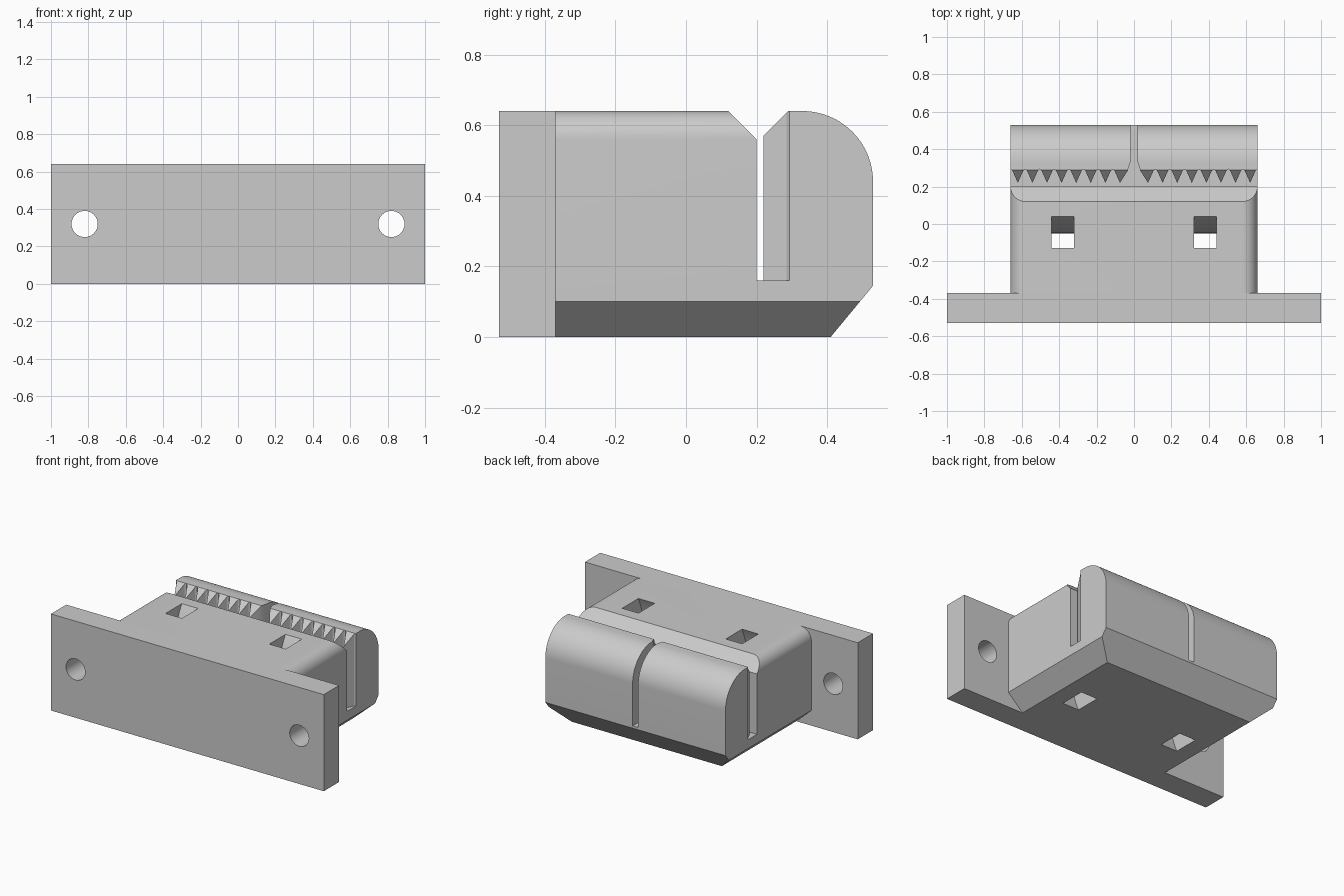
import bpy, bmesh
from math import sin, cos, pi, sqrt, radians

if "Cube" in bpy.data.objects:
    bpy.data.objects.remove(bpy.data.objects["Cube"], do_unlink=True)

grey = bpy.data.materials.new("plain_grey")
grey.use_nodes = True
COLOUR = (0.6, 0.6, 0.6, 1)
grey.diffuse_color = COLOUR
grey.node_tree.nodes["Principled BSDF"].inputs["Base Color"].default_value = COLOUR


def prism(name, outline, axis, lo, hi):
    """Extrude a 2D outline along an axis from lo to hi."""
    place = {"x": lambda a, b, t: (t, a, b),
             "y": lambda a, b, t: (a, t, b),
             "z": lambda a, b, t: (a, b, t)}[axis]
    bm = bmesh.new()
    rings = [[bm.verts.new(place(a, b, t)) for a, b in outline] for t in (lo, hi)]
    bm.faces.new(rings[0])
    bm.faces.new(rings[1])
    n = len(outline)
    for i in range(n):
        j = (i + 1) % n
        bm.faces.new((rings[0][i], rings[0][j], rings[1][j], rings[1][i]))
    bmesh.ops.recalc_face_normals(bm, faces=bm.faces)
    mesh = bpy.data.meshes.new(name)
    bm.to_mesh(mesh)
    bm.free()
    mesh.materials.append(grey)
    obj = bpy.data.objects.new(name, mesh)
    bpy.context.collection.objects.link(obj)
    return obj


def arc(cx, cy, r, start, end, steps):
    return [(cx + r * cos(start + (end - start) * i / steps),
             cy + r * sin(start + (end - start) * i / steps)) for i in range(steps + 1)]


def activate(obj):
    bpy.ops.object.select_all(action="DESELECT")
    obj.select_set(True)
    bpy.context.view_layer.objects.active = obj


def cut(obj, cutter):
    cutter.hide_render = True
    mod = obj.modifiers.new("cut", "BOOLEAN")
    mod.operation = "DIFFERENCE"
    mod.solver = "EXACT"
    mod.object = cutter
    activate(obj)
    bpy.ops.object.modifier_apply(modifier=mod.name)
    bpy.data.objects.remove(cutter, do_unlink=True)


def mirror(points, side):
    return [(side * a, b) for a, b in points]


W, H = 0.66, 0.64      # clamp half width, height
FLOOR = 0.16           # bottom of the slot and teeth
BACK = -0.37           # where the clamp meets the plate

# Mounting plate with two screw holes
plate = prism("mounting_plate", [(-1, 0), (1, 0), (1, H), (-1, H)], "y", -0.53, BACK)
for side in (-1, 1):
    cut(plate, prism("screw_hole", arc(side * 0.82, H / 2, 0.07, 0, 2 * pi, 40)[:-1],
                     "y", -0.6, -0.3))

# Clamp: side profile with slot, flared mouth and rounded jaw
profile = [(BACK, 0), (0.41, 0), (0.53, 0.145)]
profile += arc(0.33, H - 0.2, 0.2, 0, pi / 2, 20)
profile += [(0.29, H), (0.21, 0.56), (0.21, FLOOR), (0.2, FLOOR), (0.2, 0.56),
            (0.12, H), (BACK, H)]
clamp = prism("clamp_body", profile, "x", -W, W)

# Toothed jaw face and the slit that splits the jaw
PITCH = 0.078
half = [(0.7, 0.205), (0.7, 0.22)]
for k in range(8):
    g = W - k * PITCH
    half += [(g + 0.01, 0.285), (g, 0.293), (g - 0.01, 0.285), (g - PITCH / 2, 0.22)]
half += [(0.034, 0.285), (0.02, 0.33), (0.02, 0.6)]
cut(clamp, prism("tooth_cutter", half + mirror(half, -1)[::-1], "z", FLOOR, 0.7))

# Channels for straps: curved slots right through the body
R_IN, R_OUT, CENTRE = 0.614, 0.764, 0.564
a_in, a_out = (sqrt(r * r - 0.34 ** 2) for r in (R_IN, R_OUT))


def strap_wall(r, depth):
    pts = []
    for i in range(25):
        z = -0.34 + 0.68 * i / 24
        pts.append((CENTRE - sqrt(r * r - z * z), H / 2 + z))
    return pts


channel = strap_wall(R_IN, a_in) + strap_wall(R_OUT, a_out)[::-1]

for side in (-1, 1):
    lo, hi = sorted((side * 0.32, side * 0.44))
    cut(clamp, prism("strap_channel", channel, "x", lo, hi))
    # Bevel along the bottom side edge
    wedge = [(0.54, -0.0091), (0.72, 0.1545), (0.72, -0.0091)]
    cut(clamp, prism("bottom_bevel", mirror(wedge, side), "y", -0.5, 0.7))
    # Rounded top side edge, in front of the slot only
    r = 0.08
    corner = arc(W - r, H - r, r, 0, pi / 2, 12) + [(W - r, 0.7), (0.7, 0.7), (0.7, H - r)]
    cut(clamp, prism("top_round", mirror(corner, side), "y", -0.5, 0.205))

# Smooth curved walls, crisp edges
for obj in (plate, clamp):
    activate(obj)
    bpy.ops.object.shade_smooth_by_angle(angle=radians(25))
